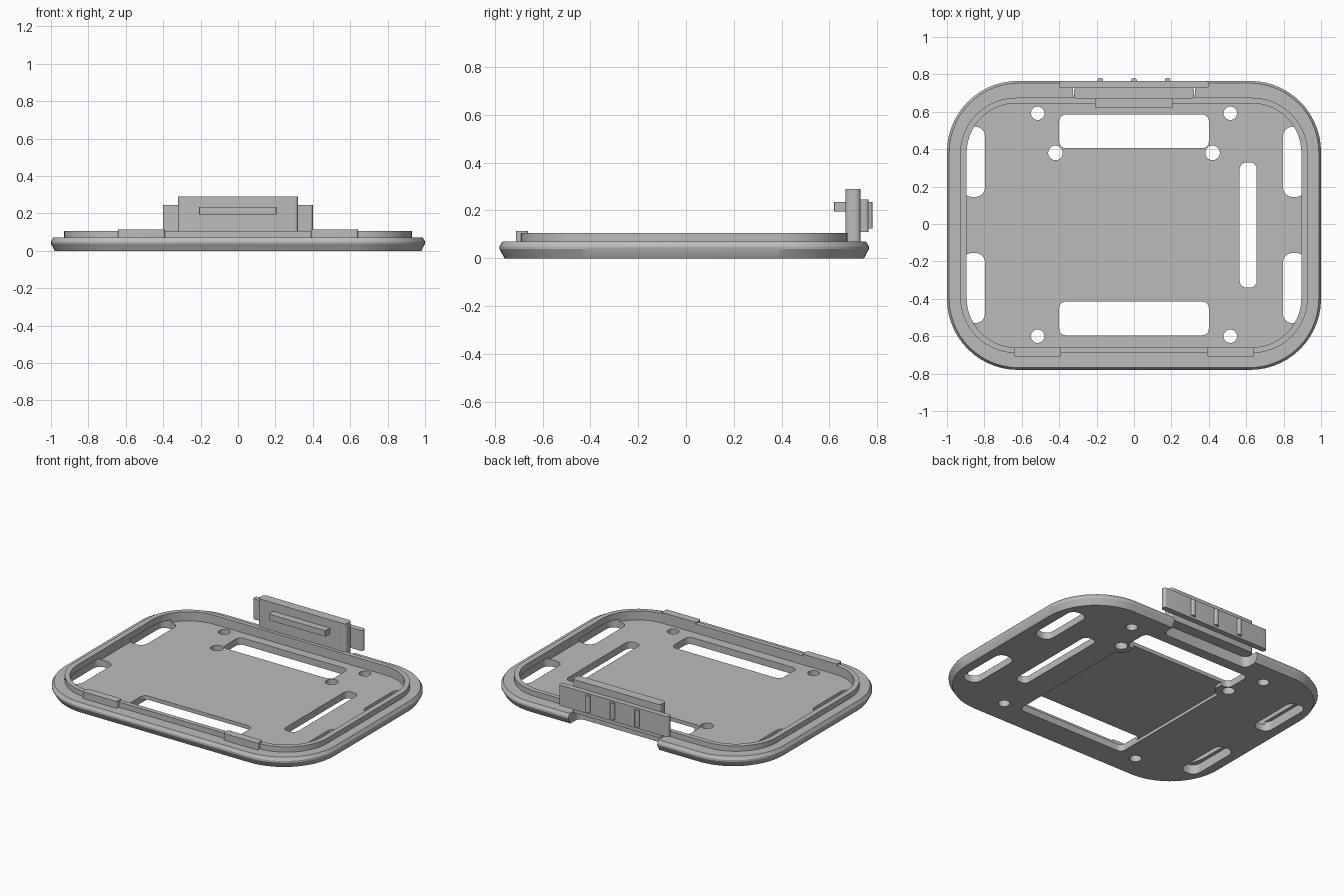
import bpy, bmesh, math

if "Cube" in bpy.data.objects:
    bpy.data.objects.remove(bpy.data.objects["Cube"])

grey = bpy.data.materials.new("plain grey")
grey.diffuse_color = (0.5, 0.5, 0.5, 1)
grey.use_nodes = True
grey.node_tree.nodes["Principled BSDF"].inputs["Base Color"].default_value = grey.diffuse_color


def outline(cx, cy, hx, hy, r, seg):
    """Counter-clockwise rounded rectangle."""
    pts = []
    for i, (sx, sy) in enumerate([(1, 1), (-1, 1), (-1, -1), (1, -1)]):
        for k in range(seg + 1):
            a = math.pi / 2 * (i + k / seg)
            pts.append((cx + sx * (hx - r) + r * math.cos(a),
                        cy + sy * (hy - r) + r * math.sin(a)))
    return pts


def loft(name, rings):
    """Skin a stack of equal-length loops given as (points, z), capped at both ends."""
    bm = bmesh.new()
    loops = [[bm.verts.new((x, y, z)) for x, y in pts] for pts, z in rings]
    n = len(loops[0])
    for a, b in zip(loops, loops[1:]):
        for i in range(n):
            j = (i + 1) % n
            bm.faces.new((a[i], a[j], b[j], b[i]))
    bm.faces.new(loops[0][::-1])
    bm.faces.new(loops[-1])
    bmesh.ops.recalc_face_normals(bm, faces=bm.faces[:])
    me = bpy.data.meshes.new(name)
    bm.to_mesh(me)
    bm.free()
    me.materials.append(grey)
    ob = bpy.data.objects.new(name, me)
    bpy.context.collection.objects.link(ob)
    return ob


def block(name, x0, x1, y0, y1, z0, z1, r=0.01, seg=6):
    pts = outline((x0 + x1) / 2, (y0 + y1) / 2, (x1 - x0) / 2, (y1 - y0) / 2, r, seg)
    return loft(name, [(pts, z0), (pts, z1)])


def disc(name, x, y, r, z0, z1, n=32):
    pts = [(x + r * math.cos(2 * math.pi * i / n),
            y + r * math.sin(2 * math.pi * i / n)) for i in range(n)]
    return loft(name, [(pts, z0), (pts, z1)])


def cut(ob, cutter):
    m = ob.modifiers.new("cut", 'BOOLEAN')
    m.operation = 'DIFFERENCE'
    m.solver = 'EXACT'
    m.object = cutter
    bpy.context.view_layer.objects.active = ob
    bpy.ops.object.modifier_apply(modifier=m.name)
    bpy.data.objects.remove(cutter)


# Tray: bevelled rim, raised lip and sunken floor
CY = -0.0075
profile = [(0.98, 0.752, 0.365, 0.0), (1.0, 0.7725, 0.38, 0.038),
           (1.0, 0.7725, 0.38, 0.05), (0.988, 0.7605, 0.37, 0.07),
           (0.93, 0.6825, 0.30, 0.07), (0.93, 0.6825, 0.30, 0.105),
           (0.895, 0.6525, 0.265, 0.105), (0.895, 0.6525, 0.265, 0.045)]
tray = loft("tray", [(outline(0, CY, hx, hy, r, 14), z) for hx, hy, r, z in profile])

# Shallow underside recess, leaving round bosses
recess = block("recess_cutter", -0.4, 0.4, -0.5, 0.5, -0.1, 0.02)
for s in (-1, 1):
    cut(recess, disc("boss_cutter", s * 0.42, 0.38, 0.08, -0.2, 0.1))
cut(tray, recess)

# Wide front and back openings, and the long side opening
for y0, y1 in ((0.405, 0.585), (-0.595, -0.415)):
    cut(tray, block("opening_cutter", -0.4, 0.4, y0, y1, -0.1, 0.2, 0.035))
cut(tray, block("opening_cutter", 0.565, 0.655, -0.34, 0.33, -0.1, 0.2, 0.035))

# Strap slots running under the lip, and screw holes
for s in (-1, 1):
    for y0, y1 in ((0.145, 0.52), (-0.53, -0.155)):
        x0, x1 = sorted((s * 0.797, s * 0.917))
        cut(tray, block("slot_cutter", x0, x1, y0, y1, -0.1, 0.062, 0.05, 8))
    for x, y, r in ((0.515, 0.592, 0.036), (0.515, -0.6, 0.036), (0.42, 0.38, 0.039)):
        cut(tray, disc("hole_cutter", s * x, y, r, -0.1, 0.2))

# Rim notch beneath the latch
cut(tray, block("notch_cutter", -0.325, 0.325, 0.655, 0.9, -0.1, 0.072, 0.04))

# Front catches on the lip
for side, s in (("left", -1), ("right", 1)):
    x0, x1 = sorted((s * 0.39, s * 0.642))
    block("catch_" + side, x0, x1, -0.712, -0.66, 0.066, 0.115, 0.012)

# Back latch: body, inner bar, outer grip plate and grip ribs
block("latch_body", -0.322, 0.322, 0.667, 0.73, 0.07, 0.29, 0.02)
block("latch_bar", -0.208, 0.205, 0.62, 0.672, 0.195, 0.235, 0.004)
block("grip_plate", -0.402, 0.4, 0.727, 0.764, 0.11, 0.245, 0.014)
for i, x in enumerate((-0.18, 0, 0.18)):
    block("grip_rib_%d" % (i + 1), x - 0.015, x + 0.015, 0.75, 0.78, 0.125, 0.235, 0.012)

# Smooth the rounded corners, keep hard edges
for ob in bpy.context.scene.objects:
    ob.select_set(True)
bpy.context.view_layer.objects.active = tray
bpy.ops.object.shade_smooth_by_angle(angle=math.radians(28))
